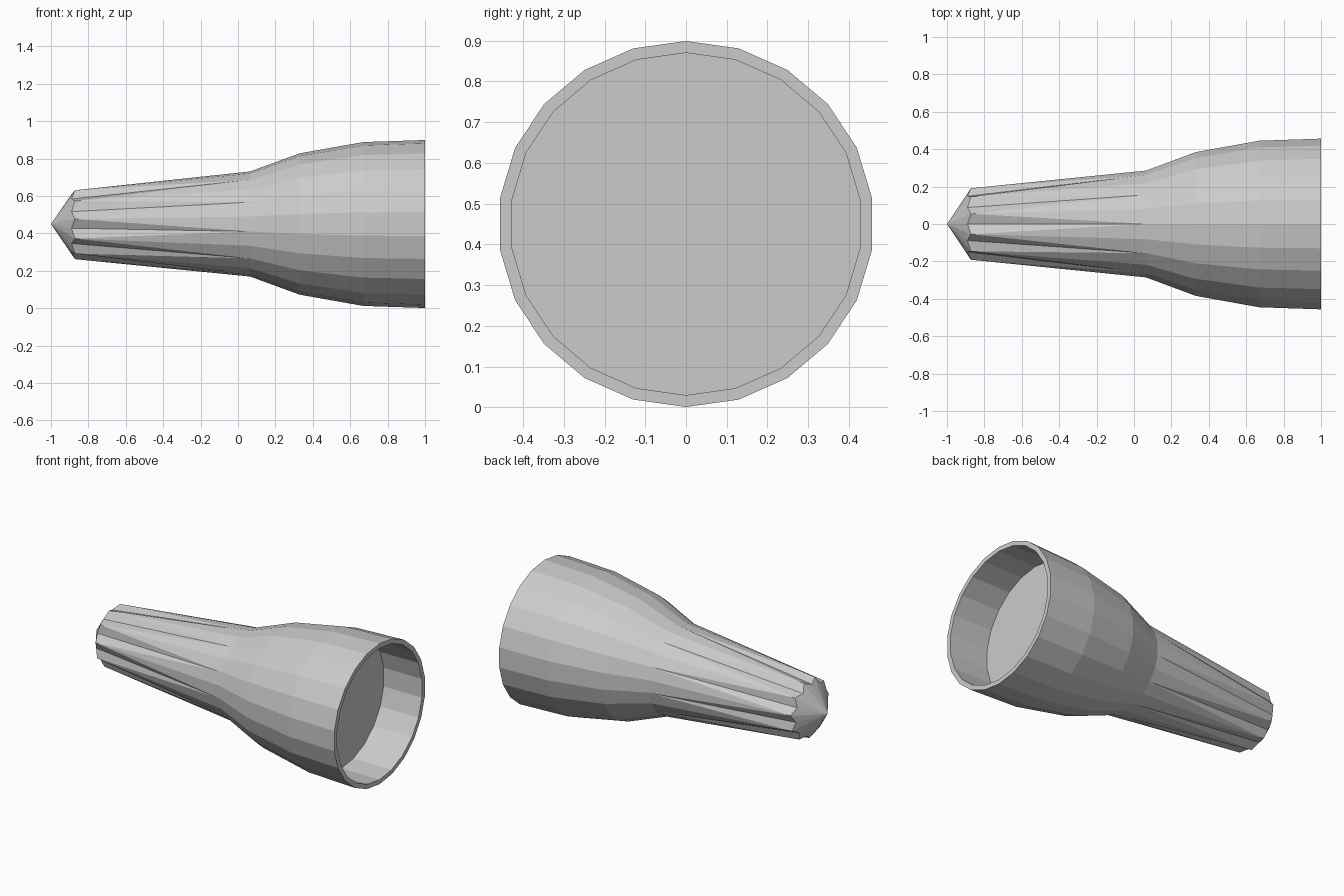
import bpy, bmesh
from math import sin, cos, tau

if "Cube" in bpy.data.objects:
    bpy.data.objects.remove(bpy.data.objects["Cube"])

SIDES = 22
CENTRE_Z = 0.45
WIDEN = 1.027          # cross-section is slightly wider than tall

bm = bmesh.new()


def ring(x, r, x_valley=None, r_valley=None):
    """Ring around the x axis; even corners may be pulled in as valleys."""
    verts = []
    for k in range(SIDES):
        a = tau * k / SIDES
        valley = r_valley is not None and k % 2 == 0
        px, pr = (x_valley, r_valley) if valley else (x, r)
        verts.append(bm.verts.new((px, WIDEN * pr * sin(a), CENTRE_Z + pr * cos(a))))
    return verts


def bridge(a, b):
    for k in range(SIDES):
        n = (k + 1) % SIDES
        bm.faces.new((a[k], a[n], b[n], b[k]))


# Fluted tail rim, then the outer shell, rim lip and inner bore
tail = ring(-0.872, 0.188, -0.89, 0.159)
neck = ring(0.065, 0.281)
shell = [neck] + [ring(x, r) for x, r in
                  [(0.33, 0.378), (0.67, 0.438), (1.0, 0.449), (1.0, 0.42), (0.73, 0.42)]]
for a, b in zip(shell, shell[1:]):
    bridge(a, b)
bm.faces.new(shell[-1])          # bore floor

# Flutes: narrow wedges that fade out at the neck
for k in range(SIDES):
    n = (k + 1) % SIDES
    if k % 2 == 0:               # valley to ridge
        bm.faces.new((tail[k], tail[n], neck[k]))
        bm.faces.new((tail[n], neck[n], neck[k]))
    else:                        # ridge to valley
        bm.faces.new((tail[k], tail[n], neck[n]))
        bm.faces.new((tail[k], neck[n], neck[k]))

# Pointed end cone
tip = bm.verts.new((-1.0, 0, CENTRE_Z))
for k in range(SIDES):
    bm.faces.new((tip, tail[(k + 1) % SIDES], tail[k]))

bmesh.ops.recalc_face_normals(bm, faces=bm.faces)
mesh = bpy.data.meshes.new("fluted_nozzle")
bm.to_mesh(mesh)
bm.free()
bpy.context.collection.objects.link(bpy.data.objects.new("fluted_nozzle", mesh))
